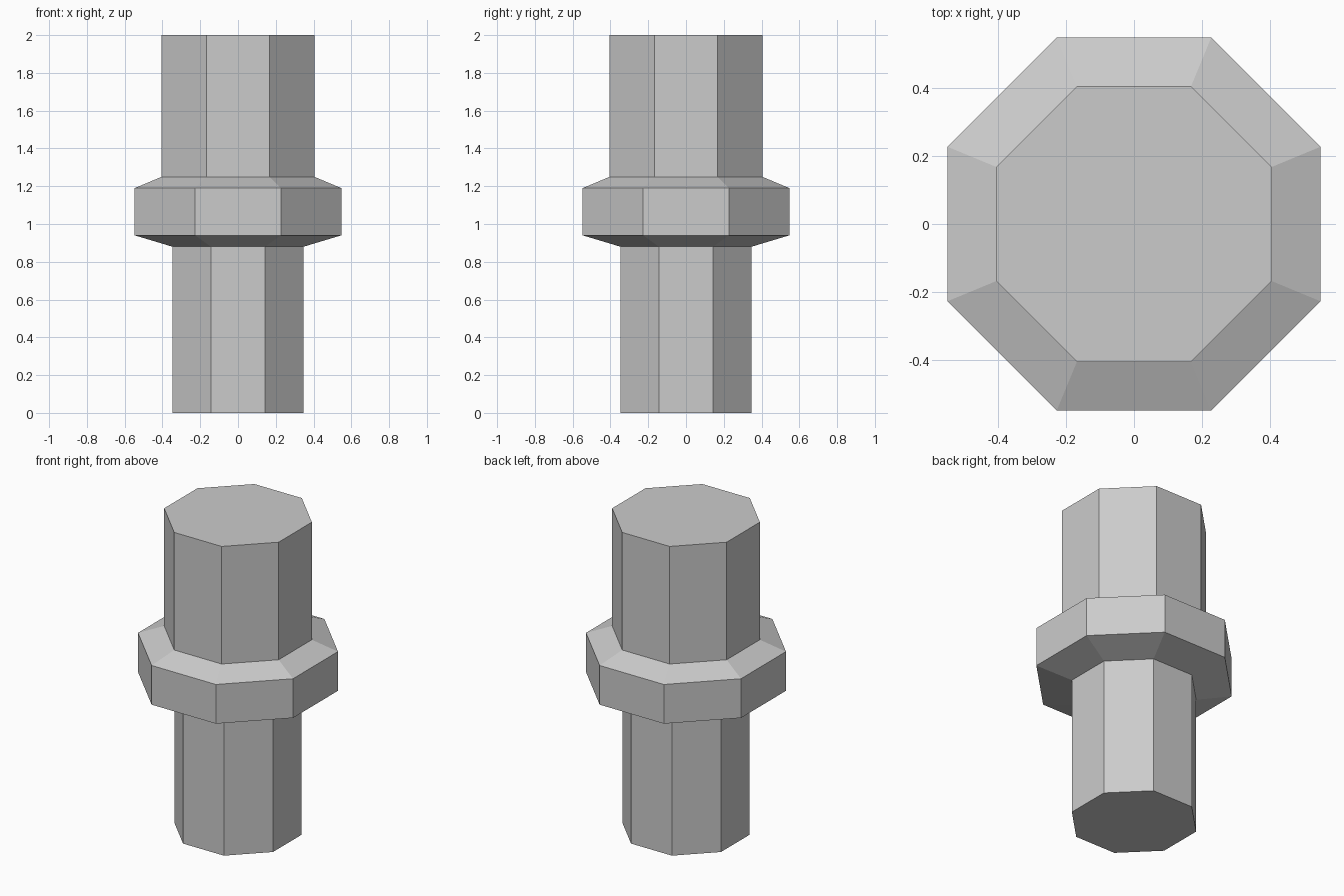
import bpy
import bmesh
from math import cos, sin, pi

cube = bpy.data.objects.get("Cube")
if cube:
    bpy.data.objects.remove(cube, do_unlink=True)

SIDES = 8
LOWER, COLLAR, UPPER = 0.348, 0.547, 0.404   # distance from axis to flat side

# Outline from the foot to the top: (flat-side distance, height)
profile = [
    (LOWER, 0.0), (LOWER, 0.88),       # lower shaft
    (COLLAR, 0.94), (COLLAR, 1.19),    # chamfered collar
    (UPPER, 1.25), (UPPER, 2.0),       # upper shaft
]

# Plain grey material
grey = bpy.data.materials.new("grey")
grey.use_nodes = True
colour = (0.6, 0.6, 0.6, 1.0)
grey.diffuse_color = colour
grey.node_tree.nodes["Principled BSDF"].inputs["Base Color"].default_value = colour


def ring(bm, apothem, z):
    """Octagon with flat sides facing the axes."""
    radius = apothem / cos(pi / SIDES)
    angles = [(2 * i + 1) * pi / SIDES for i in range(SIDES)]
    return [bm.verts.new((radius * cos(a), radius * sin(a), z)) for a in angles]


# Collared shaft: stacked rings, bridged and capped into one closed solid
bm = bmesh.new()
rings = [ring(bm, r, z) for r, z in profile]
for low, high in zip(rings, rings[1:]):
    for i in range(SIDES):
        j = (i + 1) % SIDES
        bm.faces.new((low[i], low[j], high[j], high[i]))
bm.faces.new(rings[0][::-1])
bm.faces.new(rings[-1])
bmesh.ops.recalc_face_normals(bm, faces=bm.faces)

mesh = bpy.data.meshes.new("collared_shaft")
bm.to_mesh(mesh)
bm.free()
mesh.materials.append(grey)
shaft = bpy.data.objects.new("collared_shaft", mesh)
bpy.context.collection.objects.link(shaft)
